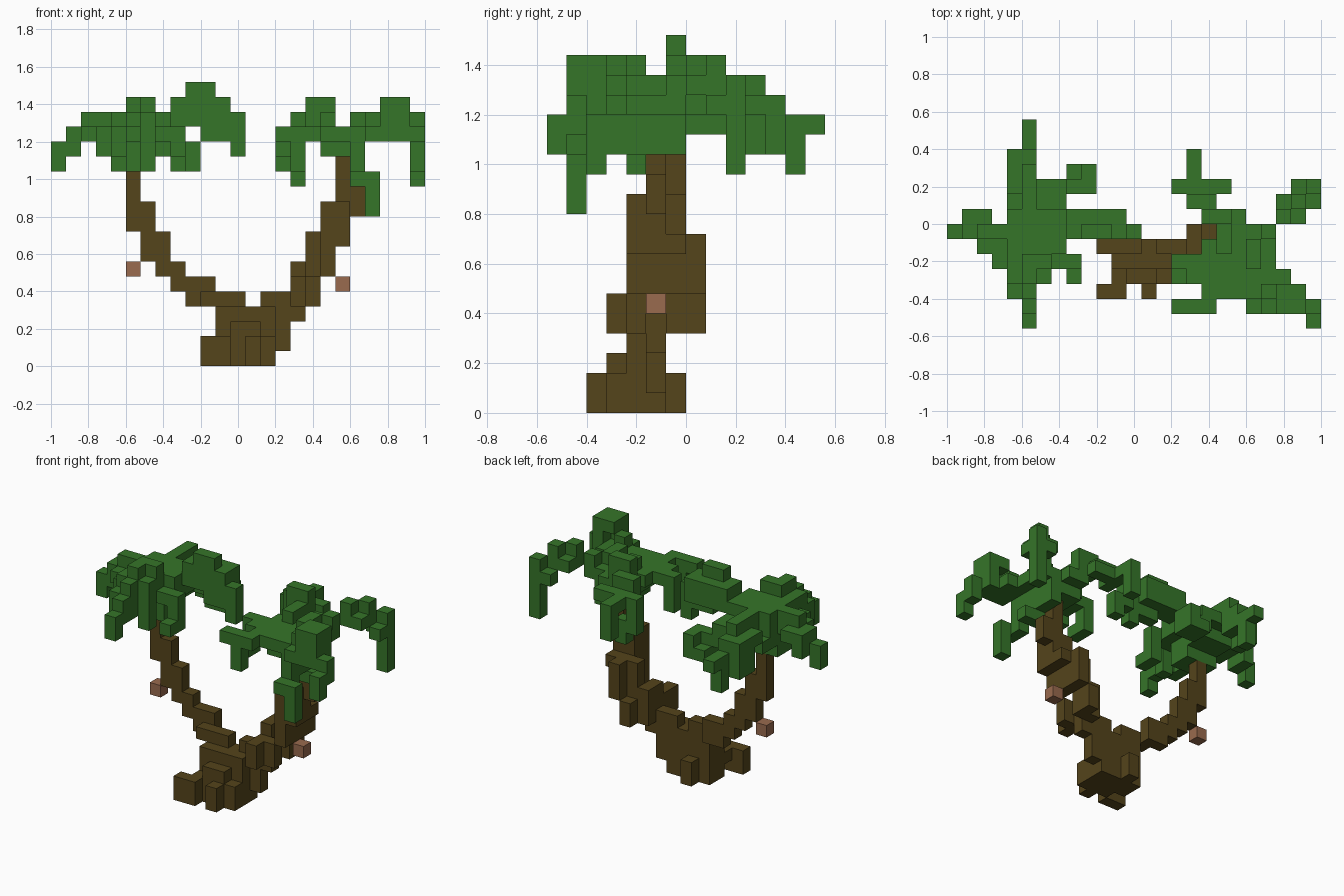
import bpy
import bmesh
from mathutils import Vector

if "Cube" in bpy.data.objects:
    bpy.data.objects.remove(bpy.data.objects["Cube"], do_unlink=True)

UNIT = 0.08
CORNER = Vector((-1.0, -0.56, 0.0))
MOVES = {
    "e": Vector((1, 0, 0)), "w": Vector((-1, 0, 0)),
    "n": Vector((0, 1, 0)), "s": Vector((0, -1, 0)),
    "u": Vector((0, 0, 1)), "d": Vector((0, 0, -1)),
}


def make_material(name, colour):
    material = bpy.data.materials.new(name)
    material.use_nodes = True
    rgba = (*colour, 1)
    material.diffuse_color = rgba
    material.node_tree.nodes["Principled BSDF"].inputs["Base Color"].default_value = rgba
    return material


class BlockPart:
    """A part made of unit blocks, skinned with its outer faces only."""

    def __init__(self, name, origin, material):
        self.name, self.origin, self.material = name, Vector(origin), material
        self.cells = set()

    def add(self, position):
        self.cells.add(tuple(int(c) for c in self.origin + position))

    def box(self, xs, ys, zs):
        for x in range(xs[0], xs[1] + 1):
            for y in range(ys[0], ys[1] + 1):
                for z in range(zs[0], zs[1] + 1):
                    self.add(Vector((x, y, z)))

    def grow(self, start, path=""):
        """Walk block by block along compass, up and down moves."""
        position = Vector(start)
        self.add(position)
        for letter in path:
            position = position + MOVES[letter]
            self.add(position)

    def build(self):
        bm = bmesh.new()
        for cell in sorted(self.cells):
            centre = Vector(cell) + Vector((0.5, 0.5, 0.5))
            for normal in MOVES.values():
                if tuple(int(c) for c in Vector(cell) + normal) in self.cells:
                    continue
                side = Vector((normal.y, normal.z, normal.x))
                up = normal.cross(side)
                ring = (side + up, up - side, -side - up, side - up)
                bm.faces.new([bm.verts.new(CORNER + UNIT * (centre + (normal + r) / 2))
                              for r in ring])
        bmesh.ops.remove_doubles(bm, verts=bm.verts, dist=UNIT / 100)
        mesh = bpy.data.meshes.new(self.name)
        bm.to_mesh(mesh)
        bm.free()
        mesh.materials.append(self.material)
        obj = bpy.data.objects.new(self.name, mesh)
        bpy.context.scene.collection.objects.link(obj)


bark = make_material("dark_bark", (0.089, 0.058, 0.011))
leaf = make_material("leaf_green", (0.036, 0.178, 0.022))
shell = make_material("nut_brown", (0.32, 0.145, 0.077))

# Trunk: roots and fork
trunk = BlockPart("forked_trunk", (12, 4, 0), bark)
trunk.box((0, 2), (-1, 1), (0, 1))
trunk.box((-1, -1), (0, 1), (0, 3))
trunk.box((-2, -1), (-2, -2), (0, 1))
trunk.box((1, 1), (-2, -2), (0, 1))
trunk.box((0, 0), (2, 2), (0, 1))
trunk.box((-1, 2), (0, 1), (2, 3))
trunk.grow((-1, -1, 1))
trunk.grow((0, -1, 2), "e")
trunk.box((3, 3), (1, 1), (1, 3))
# Slender leaning stem on the -x side
trunk.grow((0, 1, 4), "wwnwuewwuwuuwduuuwduuu")
# Thicker leaning stem on the +x side
trunk.box((2, 4), (1, 1), (4, 4))
trunk.grow((4, 1, 3))
trunk.box((4, 4), (1, 2), (4, 6))
trunk.box((4, 5), (0, 0), (4, 5))
trunk.grow((4, -1, 4), "u")
trunk.box((5, 5), (2, 2), (4, 8))
trunk.box((6, 6), (0, 2), (6, 8))
trunk.grow((5, 3, 4), "u")
trunk.grow((6, 3, 6), "uu")
trunk.grow((7, 2, 8))
trunk.box((6, 7), (0, 1), (8, 10))
trunk.box((7, 7), (1, 1), (8, 13))
trunk.grow((8, 1, 10), "u")
trunk.build()

# Crown on the slender stem
crown = BlockPart("right_crown", (5, 6, 15), leaf)
crown.box((-1, 1), (-1, 0), (-2, -2))
crown.box((-1, 1), (-1, 2), (-1, -1))
crown.box((-1, 2), (-1, 1), (0, 1))
crown.box((0, 2), (2, 3), (0, 0))
# West frond
crown.grow((-1, 0, 1), "wwdwndswd")
crown.grow((-2, 0, 0), "ssd")
crown.grow((-3, 0, 0), "nss")
# East frond
crown.box((3, 6), (0, 1), (1, 2))
crown.box((4, 5), (0, 0), (3, 3))
crown.grow((5, 0, 0), "eeudd")
# North fronds
crown.box((0, 0), (2, 4), (1, 1))
crown.grow((-1, 3, 0), "e")
crown.box((-1, 0), (4, 5), (-1, 0))
crown.grow((-1, 4, -2), "n")
crown.grow((0, 5, -1), "nnsdd")
crown.grow((2, 3, -1), "eendswn")
# South fronds
crown.box((-1, 1), (-3, -2), (0, 1))
crown.grow((1, -2, 2), "ws")
crown.grow((-1, -2, -1), "s")
crown.grow((1, -3, -1), "d")
crown.box((-1, 0), (-4, -4), (-1, 0))
crown.grow((0, -4, 1), "dsdsd")
crown.grow((2, -2, 0), "edds")
crown.build()

# Crown on the thicker stem
crown = BlockPart("left_crown", (19, 5, 15), leaf)
crown.box((-2, 2), (-2, 0), (0, 0))
crown.box((-1, 2), (1, 1), (0, 0))
crown.box((-1, 1), (-2, 1), (-1, -1))
crown.box((1, 1), (0, 1), (-2, -2))
crown.box((-1, -1), (0, 2), (1, 1))
crown.box((1, 1), (-1, 0), (1, 1))
crown.box((-2, -1), (2, 2), (1, 2))
crown.grow((0, 2, 0), "w")
# North frond
crown.grow((-2, 3, 1), "wdnwdded")
crown.grow((-3, 4, 0), "nndd")
crown.grow((-2, 4, 0), "e")
# North-east frond
crown.grow((2, 1, 1))
crown.box((3, 4), (2, 3), (1, 1))
crown.grow((3, 2, 2))
crown.grow((4, 3, 2))
crown.grow((5, 3, 0), "nwe")
crown.grow((5, 4, 1), "dddd")
# South-east frond
crown.grow((2, -3, 1), "dneseuu")
crown.grow((4, -3, 2), "wsednsdedsd")
crown.grow((3, -4, 1), "dw")
# Hanging south fronds
crown.grow((1, -3, -1), "ddsedd")
crown.grow((1, -2, -2), "nde")
# South-west and west fronds
crown.box((-2, 1), (-3, -3), (0, 0))
crown.grow((-2, -4, 0), "wwedd")
crown.grow((-3, -1, 0), "snwdds")
crown.build()

# Nuts below the crowns
for name, place in (("right_nut", (5, 6, 6)), ("left_nut", (19, 5, 5))):
    nut = BlockPart(name, place, shell)
    nut.grow((0, 0, 0))
    nut.build()
